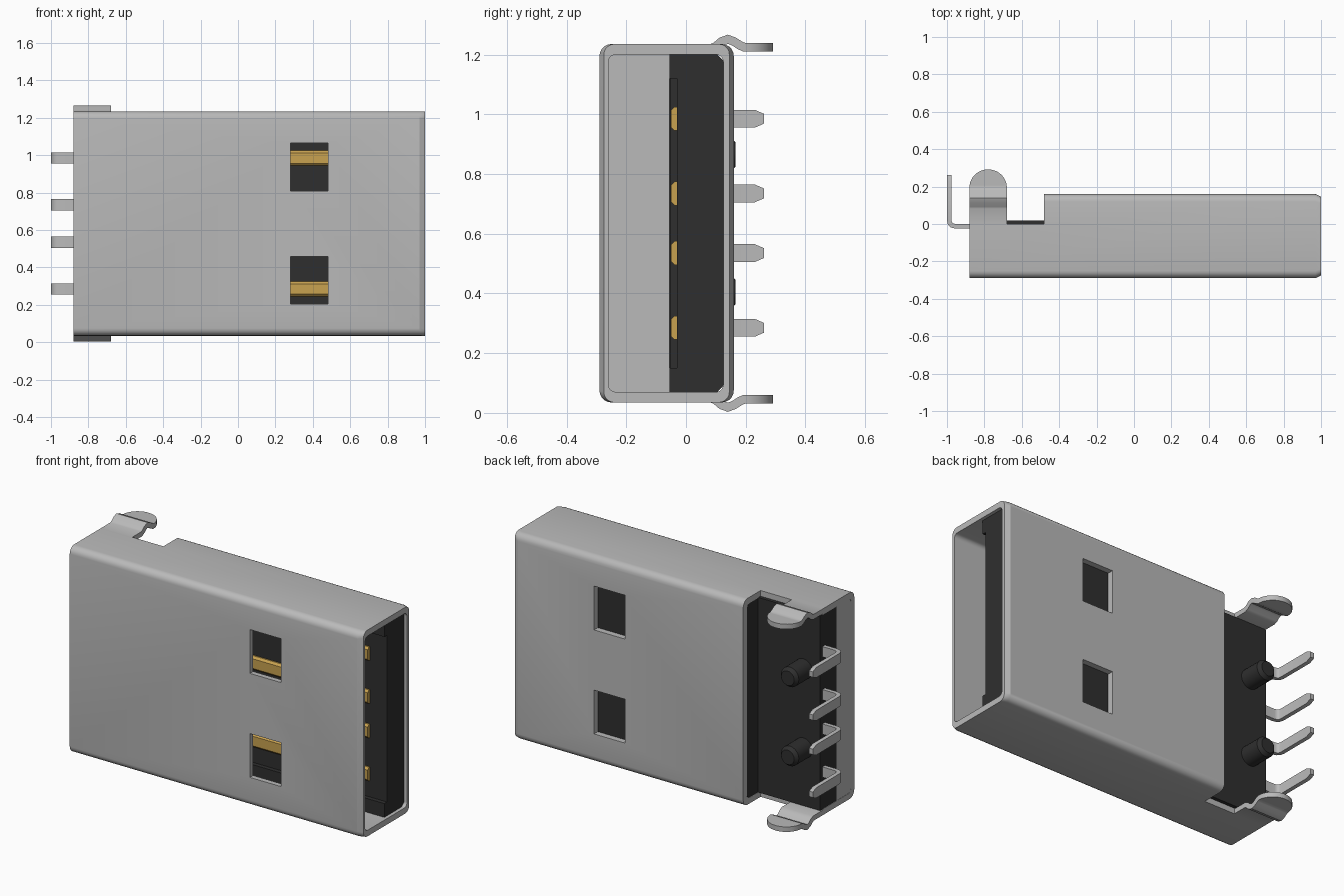
import bpy, bmesh, math
from mathutils import Vector

cube = bpy.data.objects.get("Cube")
if cube:
    bpy.data.objects.remove(cube, do_unlink=True)

MID = 0.635                                   # mirror height
ROWS = (0.985, 0.735, 0.535, 0.285)           # contact and pin heights


def material(name, rgb):
    m = bpy.data.materials.new(name)
    m.use_nodes = True
    m.diffuse_color = (*rgb, 1)
    m.node_tree.nodes["Principled BSDF"].inputs["Base Color"].default_value = (*rgb, 1)
    return m


METAL = material("grey metal", (0.49, 0.49, 0.49))
PLASTIC = material("black plastic", (0.028, 0.028, 0.028))
GOLD = material("gold", (0.58, 0.36, 0.08))


def finish(bm, name, mat, smooth=None):
    bmesh.ops.recalc_face_normals(bm, faces=bm.faces[:])
    me = bpy.data.meshes.new(name)
    bm.to_mesh(me)
    bm.free()
    ob = bpy.data.objects.new(name, me)
    bpy.context.collection.objects.link(ob)
    if mat:
        me.materials.append(mat)
    if smooth:
        shade(ob, smooth)
    return ob


def activate(ob):
    bpy.ops.object.select_all(action='DESELECT')
    ob.select_set(True)
    bpy.context.view_layer.objects.active = ob


def shade(ob, degrees):
    activate(ob)
    bpy.ops.object.shade_smooth_by_angle(angle=math.radians(degrees))


def prism_x(name, pts, x0, x1, mat):
    """Extrude a (y, z) profile along x."""
    bm = bmesh.new()
    face = bm.faces.new([bm.verts.new((x0, y, z)) for y, z in pts])
    ext = bmesh.ops.extrude_face_region(bm, geom=[face])
    bmesh.ops.translate(bm, vec=(x1 - x0, 0, 0),
                        verts=[g for g in ext["geom"] if isinstance(g, bmesh.types.BMVert)])
    return finish(bm, name, mat)


def box(name, x, y, z, mat=None):
    return prism_x(name, [(y[0], z[0]), (y[1], z[0]), (y[1], z[1]), (y[0], z[1])], *x, mat)


def strip(name, rows, across, thickness, mat):
    """Bent sheet: rows of (centre point, half width) with a thickness."""
    bm = bmesh.new()
    w = Vector(across)
    pairs = [[bm.verts.new(Vector(c) + w * h * s) for s in (-1, 1)] for c, h in rows]
    for a, b in zip(pairs, pairs[1:]):
        bm.faces.new((a[0], a[1], b[1], b[0]))
    ob = finish(bm, name, mat)
    mod = ob.modifiers.new("thickness", 'SOLIDIFY')
    mod.thickness, mod.offset, mod.use_even_offset = thickness, 0, True
    activate(ob)
    bpy.ops.object.modifier_apply(modifier=mod.name)
    shade(ob, 35)
    return ob


def rounded(y0, y1, z0, z1, r, n=5):
    pts = []
    for k, (cy, cz) in enumerate(((y1 - r, z1 - r), (y0 + r, z1 - r),
                                  (y0 + r, z0 + r), (y1 - r, z0 + r))):
        for i in range(n + 1):
            a = math.radians(90 * (k + i / n))
            pts.append((cy + r * math.cos(a), cz + r * math.sin(a)))
    return pts


# Shell: rounded tube whose mouth tapers slightly in depth
outer = rounded(-0.29, 0.16, 0.035, 1.235, 0.04)
mouth = rounded(-0.275, 0.145, 0.035, 1.235, 0.035)
inner = rounded(-0.26, 0.125, 0.07, 1.2, 0.025)
bm = bmesh.new()
rings = [[bm.verts.new((x, y, z)) for y, z in pts] for x, pts in
         ((-0.88, outer), (0.97, outer), (1.0, mouth), (1.0, inner), (-0.88, inner))]
for a, b in zip(rings, rings[1:] + rings[:1]):
    for i in range(len(a)):
        j = (i + 1) % len(a)
        bm.faces.new((a[i], a[j], b[j], b[i]))
shell = finish(bm, "shell", METAL)

# Windows on both broad sides and the open rear corner
cutters = [box("rear_cutter", (-1.0, -0.48), (0.0, 0.3), (-0.2, 1.5))]
for z in ((0.81, 1.065), (0.205, 0.46)):
    for y in ((-0.4, -0.2), (0.08, 0.3)):
        cutters.append(box("window_cutter", (0.28, 0.48), y, z))
for c in cutters:
    c.hide_render = True
    mod = shell.modifiers.new("cut", 'BOOLEAN')
    mod.operation, mod.solver, mod.object = 'DIFFERENCE', 'EXACT', c
    activate(shell)
    bpy.ops.object.modifier_apply(modifier=mod.name)
    bpy.data.objects.remove(c, do_unlink=True)
shade(shell, 25)

# Folded rear wall of the shell and the inner end of the cavity
box("rear_wall", (-0.879, -0.84), (-0.27, -0.13), (0.06, 1.21), METAL)
box("cavity_end", (-0.84, -0.82), (-0.265, -0.055), (0.06, 1.21), METAL)

# Plastic tongue with a raised ledge at each end
prism_x("tongue", [(-0.055, 0.07), (0.105, 0.07), (0.125, 0.09), (0.125, 1.18),
                   (0.105, 1.2), (-0.055, 1.2), (-0.055, 1.12), (-0.03, 1.12),
                   (-0.03, 0.15), (-0.055, 0.15)], -0.479, 0.98, PLASTIC)
box("rear_block", (-0.83, -0.478), (-0.054, 0.02), (0.068, 1.202), PLASTIC)
box("rear_block_lip", (-0.878, -0.83), (-0.13, 0.02), (0.068, 1.202), PLASTIC)

# Locating pegs
for n, z in enumerate((0.865, 0.405)):
    bm = bmesh.new()
    profile = ((0.0, 0.058), (0.145, 0.058), (0.165, 0.042))
    loops = [[bm.verts.new((-0.77 + r * math.cos(t * math.tau / 24), y,
                            z + r * math.sin(t * math.tau / 24))) for t in range(24)]
             for y, r in profile]
    for a, b in zip(loops, loops[1:]):
        for i in range(24):
            bm.faces.new((a[i], a[i - 1], b[i - 1], b[i]))
    bm.faces.new(loops[0])
    bm.faces.new(loops[-1])
    finish(bm, f"peg_{n + 1}", PLASTIC, 30)

# Contacts inside and bent solder pins outside
for n, z in enumerate(ROWS):
    prism_x(f"contact_{n + 1}", [(-0.02, z - 0.04), (-0.038, z - 0.04), (-0.05, z - 0.028),
                                 (-0.05, z + 0.028), (-0.038, z + 0.04), (-0.02, z + 0.04)],
            -0.8, 0.87, GOLD)
    path = ((-0.85, -0.0125, 0.03), (-0.955, -0.0125, 0.03), (-0.973, -0.008, 0.03),
            (-0.984, 0.003, 0.03), (-0.988, 0.02, 0.03), (-0.988, 0.23, 0.03),
            (-0.988, 0.262, 0.016))
    strip(f"pin_{n + 1}", [((x, y, z), h) for x, y, h in path], (0, 0, 1), 0.024, METAL)

# Mounting tabs: kinked strip with a round end, mirrored top and bottom
kink = [(-0.01, 1.2205), (0.085, 1.2205), (0.1, 1.227), (0.12, 1.244), (0.14, 1.251),
        (0.16, 1.244), (0.18, 1.231), (0.195, 1.2245)]
rows = [(y, z, 0.1) for y, z in kink]
for i in range(1, 13):
    a = math.radians(i * 7.4)
    rows.append((0.195 + 0.097 * math.sin(a), 1.2245, 0.1 * math.cos(a)))
for name, s in (("upper_tab", 1), ("lower_tab", -1)):
    strip(name, [((-0.78, y, MID + s * (z - MID)), h) for y, z, h in rows],
          (1, 0, 0), 0.029, METAL)
